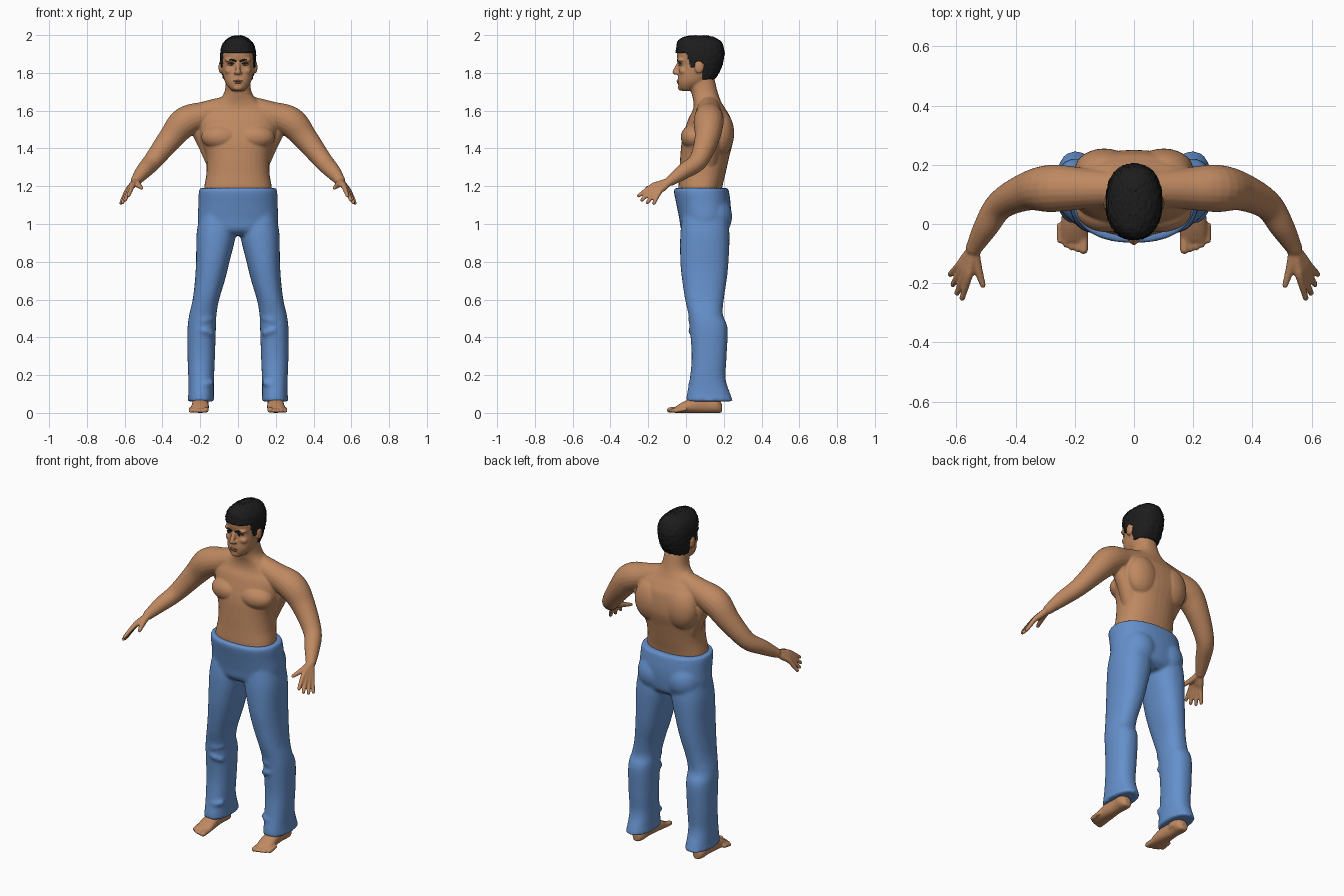
import bpy, bmesh, math, random
from mathutils import Vector, Matrix

random.seed(4)
if "Cube" in bpy.data.objects:
    bpy.data.objects.remove(bpy.data.objects["Cube"], do_unlink=True)

X, Y, Z = Vector((1, 0, 0)), Vector((0, 1, 0)), Vector((0, 0, 1))


def material(name, rgb):
    mat = bpy.data.materials.new(name)
    mat.use_nodes = True
    mat.diffuse_color = (*rgb, 1)
    shader = mat.node_tree.nodes["Principled BSDF"]
    shader.inputs["Base Color"].default_value = mat.diffuse_color
    return mat


def spline(rows, steps):
    """Smooth curve through rows of numbers, using a Hermite blend."""
    rows = [Vector(row) for row in rows]
    last = len(rows) - 1
    slopes = [(rows[min(i + 1, last)] - rows[max(i - 1, 0)]) / 2 for i in range(last + 1)]
    curve = []
    for i in range(last):
        start, end = rows[i], rows[i + 1]
        for step in range(steps):
            t = step / steps
            ease = t * t * (3 - 2 * t)
            curve.append(start.lerp(end, ease) + slopes[i] * (t * (1 - t) ** 2)
                         - slopes[i + 1] * (t * t * (1 - t)))
    return curve + [rows[last]]


def loft(bm, rows, axes=None, power=2, segments=36, steps=5):
    """Rows are x, y, z and two radii; without axes the rings follow the path."""
    rows = spline(rows, steps)
    points = [Vector(row[:3]) for row in rows]
    rings = []
    for i, (point, row) in enumerate(zip(points, rows)):
        if axes:
            across, along = axes
        else:
            tangent = points[min(i + 1, len(points) - 1)] - points[max(i - 1, 0)]
            across = tangent.cross(Z).normalized()
            along = across.cross(tangent).normalized()
        ring = []
        for k in range(segments):
            angle = math.tau * k / segments
            c, s = (math.copysign(abs(wave) ** (2 / power), wave)
                    for wave in (math.cos(angle), math.sin(angle)))
            ring.append(bm.verts.new(point + across * (c * row[3]) + along * (s * row[4])))
        rings.append(ring)
    for low, high in zip(rings, rings[1:]):
        for k in range(segments):
            n = (k + 1) % segments
            bm.faces.new((low[k], low[n], high[n], high[k]))
    bm.faces.new(rings[0])
    bm.faces.new(rings[-1])


def column(bm, rows, **options):
    """Upright loft: z, front, back, outer side and, off the centre line, inner side."""
    full = []
    for z, front, back, outer, *rest in rows:
        inner = rest[0] if rest else -outer
        full.append(((inner + outer) / 2, (front + back) / 2, z,
                     (outer - inner) / 2, (back - front) / 2))
    loft(bm, full, (X, Y), power=2.3, **options)


def ball(bm, centre, radii):
    place = Matrix.Translation(centre) @ Matrix.Diagonal((*radii, 1))
    bmesh.ops.create_uvsphere(bm, u_segments=24, v_segments=16, radius=1, matrix=place)


def limb(bm, rows):
    """Round tube with rounded ends: x, y, z, radius."""
    loft(bm, [(*row, row[3]) for row in rows], segments=20)
    for x, y, z, radius in (rows[0], rows[-1]):
        ball(bm, (x, y, z), (radius, radius, radius))


def mirror(bm):
    copied = bmesh.ops.duplicate(bm, geom=bm.verts[:] + bm.edges[:] + bm.faces[:])["geom"]
    verts = [item for item in copied if isinstance(item, bmesh.types.BMVert)]
    bmesh.ops.scale(bm, vec=(-1, 1, 1), verts=verts)


def finish(name, bm, mat, voxel=0, relax=0):
    bmesh.ops.recalc_face_normals(bm, faces=bm.faces[:])
    for face in bm.faces:
        face.smooth = True
    mesh = bpy.data.meshes.new(name)
    bm.to_mesh(mesh)
    bm.free()
    mesh.materials.append(mat)
    part = bpy.data.objects.new(name, mesh)
    bpy.context.collection.objects.link(part)
    if voxel:
        fuse = part.modifiers.new("fuse", "REMESH")
        fuse.mode, fuse.voxel_size, fuse.use_smooth_shade = "VOXEL", voxel, True
        soften = part.modifiers.new("soften", "SMOOTH")
        soften.factor, soften.iterations = .5, relax
    return part


skin = material("warm skin", (.52, .25, .12))
denim = material("blue denim", (.13, .28, .6))
black = material("black hair", (.012, .012, .012))
white = material("eye white", (.55, .5, .45))
lip = material("lip brown", (.38, .16, .09))

# Left arm from collar to wrist
body = bmesh.new()
limb(body, [(.05, .12, 1.62, .06), (.17, .12, 1.58, .07), (.28, .12, 1.54, .08),
            (.36, .11, 1.45, .065), (.45, .065, 1.335, .05), (.5, -.01, 1.28, .042),
            (.54, -.08, 1.23, .028)])

# Hand: the fingers fan out evenly from index to little
wrist = Vector((.54, -.08, 1.23))
index_knuckle, index_tip = Vector((.56, -.18, 1.2)), Vector((.58, -.25, 1.15))
little_knuckle, little_tip = Vector((.59, -.14, 1.17)), Vector((.62, -.17, 1.11))
for i in range(4):
    knuckle = index_knuckle.lerp(little_knuckle, i / 3)
    tip = index_tip.lerp(little_tip, i / 3)
    tip += (tip - knuckle) * (.2 * math.sin(math.pi * i / 3))
    limb(body, [(*wrist, .018), (*wrist.lerp(knuckle, .6), .017), (*knuckle, .014),
                (*tip, .01)])
limb(body, [(*wrist, .018), (.53, -.14, 1.21, .016), (.51, -.207, 1.19, .01)])

# Foot, toes and ankle
sole = [(.19, .025, .02), (.16, .04, .04), (.1, .05, .038), (0, .033, .046), (-.06, .015, .043)]
loft(body, [(.2, y, height, width, height) for y, height, width in sole], (X, Z), 2.3)
for i in range(5):
    x, y = .17 + .02 * i, -.087 + .002 * i * i
    radius = .011 if i else .015
    limb(body, [(x, y + .05, .02, radius), (x, y, radius, radius)])
column(body, [(.03, .085, .175, .235, .155), (.2, .085, .175, .235, .155)])

# Chest, shoulder blade, flank, brow, cheek, ear and nostril
ball(body, (.09, .045, 1.46), (.105, .073, .068))
ball(body, (.1, .185, 1.48), (.1, .07, .12))
limb(body, [(.2, .13, 1.5, .05), (.165, .13, 1.43, .05), (.12, .12, 1.33, .05)])
ball(body, (.034, -.024, 1.868), (.036, .022, .012))
ball(body, (.04, -.012, 1.81), (.03, .024, .022))
ball(body, (.092, .07, 1.83), (.011, .024, .034))
ball(body, (.012, -.05, 1.8), (.01, .013, .008))
mirror(body)

# Trunk and neck, head, nose and chin
column(body, [(1.1, -.03, .19, .17), (1.18, -.04, .19, .18), (1.27, -.035, .21, .167),
              (1.36, -.03, .23, .17), (1.45, -.02, .25, .2), (1.55, .01, .24, .215),
              (1.6, .035, .215, .185), (1.64, .04, .19, .125), (1.69, .03, .17, .075),
              (1.77, .01, .15, .063)])
column(body, [(1.703, -.015, .02, .026), (1.715, -.034, .05, .042), (1.74, -.042, .09, .062),
              (1.77, -.044, .13, .075), (1.84, -.037, .18, .088), (1.88, -.047, .187, .089),
              (1.92, -.043, .18, .085), (1.98, .02, .12, .04)])
limb(body, [(0, -.033, 1.86, .01), (0, -.05, 1.825, .012), (0, -.059, 1.804, .0135)])
ball(body, (0, -.026, 1.722), (.027, .017, .016))
finish("body", body, skin, .0056, 3)

# Trousers: legs, buttocks, creases at knee and shin, hips
jeans = bmesh.new()
column(jeans, [(1.06, -.015, .215, .2, .02), (.95, -.03, .23, .219, .011),
               (.8, -.03, .225, .222, .045), (.7, -.02, .215, .228, .07),
               (.6, -.005, .2, .24, .1), (.52, .013, .195, .258, .114),
               (.45, .02, .22, .267, .117), (.3, .03, .215, .267, .122),
               (.18, .02, .21, .263, .127), (.1, .005, .235, .263, .128),
               (.06, 0, .25, .268, .125)])
ball(jeans, (.095, .14, 1.04), (.105, .105, .115))
for z, lean in ((.58, .03), (.5, -.02), (.42, .03), (.16, -.02)):
    limb(jeans, [(.14, .045, z, .014), (.18, .026, z + lean / 2, .016),
                 (.225, .05, z + lean, .012)])
mirror(jeans)
column(jeans, [(.94, .01, .19, .14), (.97, -.025, .225, .2), (1.03, -.036, .236, .213),
               (1.1, -.05, .237, .21), (1.17, -.064, .228, .208), (1.19, -.06, .222, .202)])
finish("trousers", jeans, denim, .0095, 5)

# Hair: a rough cap trimmed along the hairline
hair = bmesh.new()
column(hair, [(1.755, .01, .145, .076), (1.8, -.04, .178, .09), (1.85, -.05, .197, .096),
              (1.9, -.056, .206, .097), (1.94, -.053, .2, .091), (1.97, -.044, .185, .072),
              (1.99, -.018, .15, .045), (2, .03, .11, .015)], segments=88, steps=7)


def hairline(y):
    if y < .02:
        return 1.905 - max(y, 0) * 3
    if y < .05:
        return 1.83
    return 1.86 if y < .09 else 1.765


trim = [face for face in hair.faces
        if face.calc_center_median().z < hairline(face.calc_center_median().y)]
bmesh.ops.delete(hair, geom=trim, context="FACES")
crown = Vector((0, .08, 1.88))
for vert in hair.verts:
    vert.co += (crown - vert.co).normalized() * random.uniform(0, .006)
cap = finish("hair", hair, black)
thick = cap.modifiers.new("thickness", "SOLIDIFY")
thick.thickness, thick.offset = .016, -1

# Eyes, then irises with lashes
eyes = bmesh.new()
ball(eyes, (.036, -.026, 1.845), (.017, .013, .007))
mirror(eyes)
finish("eyes", eyes, white)

irises = bmesh.new()
ball(irises, (.035, -.034, 1.845), (.007, .007, .007))
limb(irises, [(.02, -.034, 1.849, .0025), (.036, -.038, 1.853, .003), (.054, -.027, 1.847, .0025)])
mirror(irises)
finish("irises_and_lashes", irises, black)

# Eyebrows and lips
brows = bmesh.new()
limb(brows, [(.012, -.043, 1.862, .004), (.035, -.043, 1.87, .005), (.06, -.029, 1.866, .004)])
mirror(brows)
finish("eyebrows", brows, black)

lips = bmesh.new()
ball(lips, (0, -.038, 1.757), (.025, .012, .005))
ball(lips, (0, -.037, 1.748), (.021, .012, .006))
finish("lips", lips, lip)
